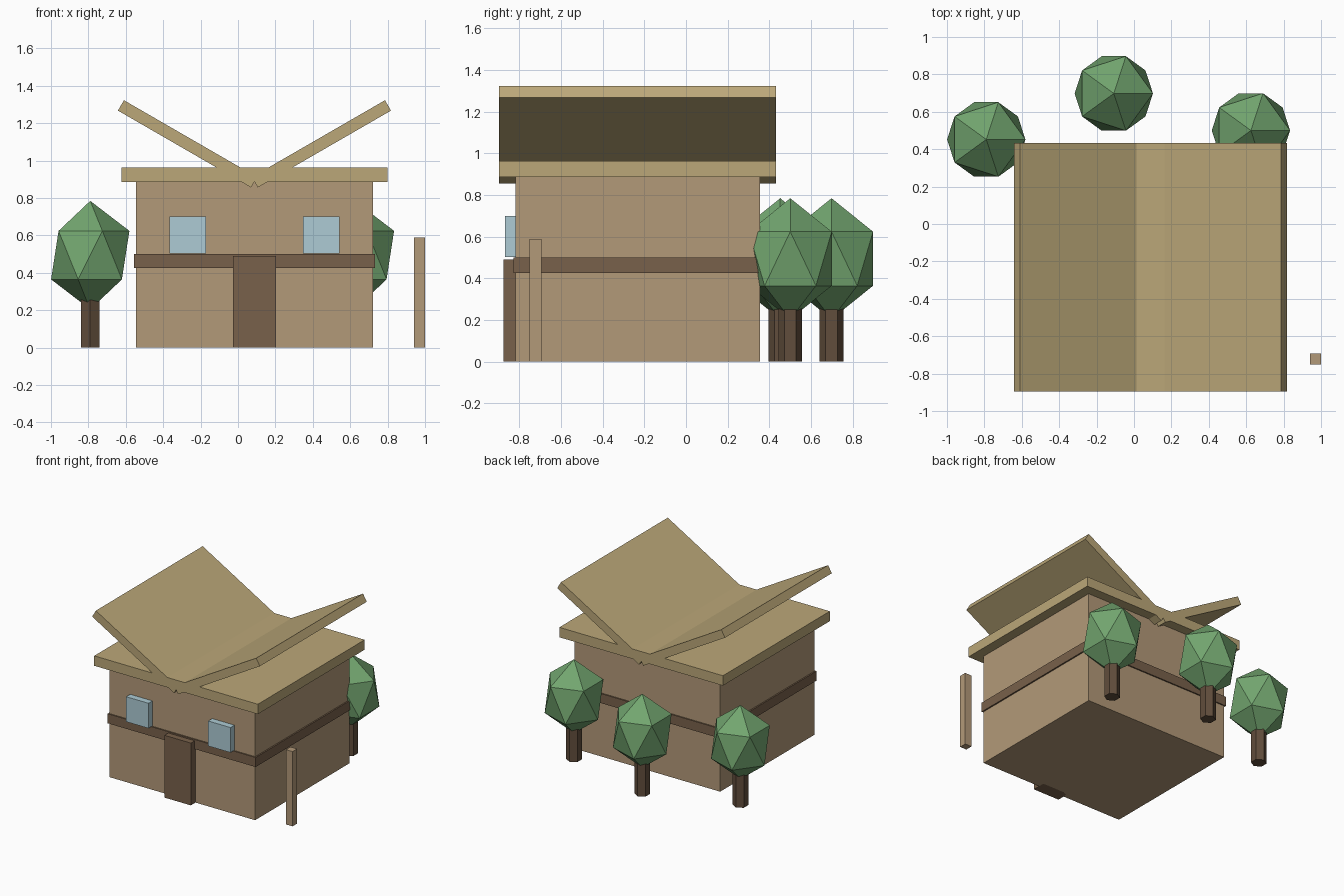
import bpy
from math import radians

if "Cube" in bpy.data.objects:
    bpy.data.objects.remove(bpy.data.objects["Cube"])


def material(name, rgb):
    m = bpy.data.materials.new(name)
    m.diffuse_color = (*rgb, 1)
    m.use_nodes = True
    m.node_tree.nodes["Principled BSDF"].inputs["Base Color"].default_value = m.diffuse_color
    return m


WALL = material("wall_tan", (0.45, 0.32, 0.19))
TIMBER = material("timber_brown", (0.19, 0.12, 0.07))
ROOF = material("roof_straw", (0.50, 0.39, 0.19))
GLASS = material("window_blue", (0.42, 0.60, 0.66))
TRUNK = material("trunk_brown", (0.12, 0.075, 0.045))
LEAF = material("leaf_green", (0.17, 0.38, 0.16))


def finish(name, mat):
    ob = bpy.context.object
    ob.name = name
    ob.data.materials.append(mat)
    return ob


def box(name, x, y, z, mat, tilt=0):
    """Box from (min, max) ranges, optionally tilted about y."""
    ranges = (x, y, z)
    bpy.ops.mesh.primitive_cube_add(
        size=1, location=[(a + b) / 2 for a, b in ranges], rotation=(0, tilt, 0))
    ob = finish(name, mat)
    ob.scale = [b - a for a, b in ranges]
    return ob


# House body and the timber belt around it
box("house_body", (-0.545, 0.722), (-0.818, 0.354), (0, 0.9), WALL)
box("timber_belt", (-0.556, 0.733), (-0.828, 0.364), (0.425, 0.5), TIMBER)

# Door and upper windows, set into the front wall
box("door", (-0.027, 0.203), (-0.876, -0.77), (0, 0.49), TIMBER)
for side, x in (("left", -0.269), ("right", 0.445)):
    box(f"{side}_window", (x - 0.097, x + 0.097), (-0.868, -0.77), (0.503, 0.7), GLASS)

# Flat roof slab with two upswept panels meeting in a valley
ROOF_Y = (-0.896, 0.432)
MID = 0.088
box("roof_slab", (-0.624, 0.80), ROOF_Y, (0.885, 0.963), ROOF)
for side, s in (("left", -1), ("right", 1)):
    cx, cz = MID + s * 0.358, 1.089
    box(f"{side}_roof_panel", (cx - 0.411, cx + 0.411), ROOF_Y,
        (cz - 0.032, cz + 0.032), ROOF, tilt=-s * radians(30))

# Free-standing post at the front right
box("yard_post", (0.942, 1.0), (-0.75, -0.693), (0, 0.588), WALL)

# Trees: six-sided trunk with a stretched icosahedron crown
for i, (x, y) in enumerate([(-0.79, 0.452), (-0.108, 0.698), (0.625, 0.5)], 1):
    bpy.ops.mesh.primitive_cylinder_add(
        vertices=6, radius=0.057, depth=0.28, location=(x, y, 0.14))
    finish(f"tree_trunk_{i}", TRUNK)
    bpy.ops.mesh.primitive_ico_sphere_add(
        subdivisions=1, radius=1, location=(x, y, 0.494))
    finish(f"tree_crown_{i}", LEAF).scale = (0.234, 0.234, 0.29)
